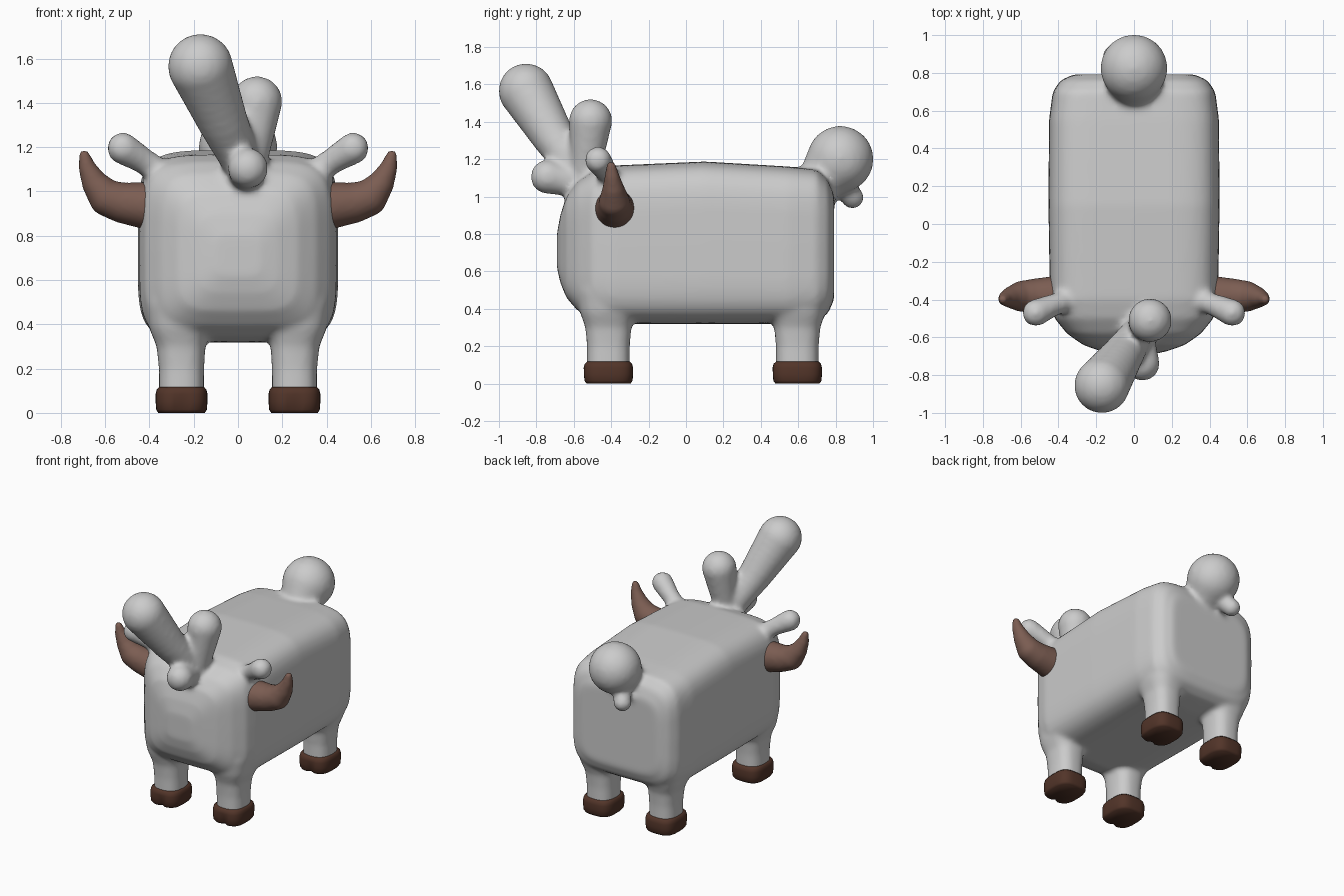
import bpy, bmesh, math
from mathutils import Vector, Matrix

if "Cube" in bpy.data.objects:
    bpy.data.objects.remove(bpy.data.objects["Cube"])


def material(name, rgb):
    m = bpy.data.materials.new(name)
    m.diffuse_color = (*rgb, 1)
    m.use_nodes = True
    m.node_tree.nodes["Principled BSDF"].inputs["Base Color"].default_value = m.diffuse_color
    return m


def finish(bm, name, mat=None):
    bmesh.ops.recalc_face_normals(bm, faces=bm.faces[:])
    for f in bm.faces:
        f.smooth = True
    me = bpy.data.meshes.new(name)
    bm.to_mesh(me)
    bm.free()
    ob = bpy.data.objects.new(name, me)
    bpy.context.collection.objects.link(ob)
    if mat:
        me.materials.append(mat)
    return ob


def superellipse(a, b, n, count=48):
    """Rounded-square outline points (u, v)."""
    pts = []
    for i in range(count):
        t = math.tau * i / count
        c, s = math.cos(t), math.sin(t)
        pts.append((a * math.copysign(abs(c) ** (2 / n), c),
                    b * math.copysign(abs(s) ** (2 / n), s)))
    return pts


def loft(bm, rings):
    """Skin a closed surface over matching rings."""
    vs = [[bm.verts.new(p) for p in r] for r in rings]
    n = len(vs[0])
    for a, b in zip(vs, vs[1:]):
        for i in range(n):
            j = (i + 1) % n
            bm.faces.new((a[i], a[j], b[j], b[i]))
    bm.faces.new(vs[0])
    bm.faces.new(vs[-1])


def blob(bm, path, steps=6, sx=1):
    """Tapered round-ended limb: overlapping spheres along (x, y, z, r) points."""
    for p, q in zip(path, path[1:]):
        for k in range(steps + 1):
            x, y, z, r = Vector(p).lerp(Vector(q), k / steps)
            bmesh.ops.create_icosphere(bm, subdivisions=3, radius=r,
                                       matrix=Matrix.Translation((x * sx, y, z)))


def fuse(ob, voxel, rounds):
    """Merge overlapping shells into one softly blended skin."""
    r = ob.modifiers.new("fuse", 'REMESH')
    r.mode = 'VOXEL'
    r.voxel_size = voxel
    r.use_smooth_shade = True
    s = ob.modifiers.new("soften", 'SMOOTH')
    s.factor = 0.5
    s.iterations = rounds


hoof_brown = material("hoof_brown", (0.085, 0.035, 0.022))
horn_brown = material("horn_brown", (0.2, 0.11, 0.085))
LEGS = [(sx * 0.255, y) for sx in (-1, 1) for y in (-0.415, 0.595)]

# Torso: rounded-box sections (y, half width, bottom, top)
body = bmesh.new()
sections = [(-0.69, 0.10, 0.62, 0.80), (-0.672, 0.18, 0.54, 0.90),
            (-0.64, 0.27, 0.46, 1.00), (-0.58, 0.355, 0.39, 1.08),
            (-0.50, 0.42, 0.345, 1.135), (-0.40, 0.445, 0.32, 1.165),
            (0.10, 0.453, 0.318, 1.187), (0.55, 0.45, 0.32, 1.16),
            (0.70, 0.43, 0.335, 1.145), (0.76, 0.39, 0.375, 1.09),
            (0.792, 0.32, 0.45, 1.01)]
loft(body, [[(u, y, (lo + hi) / 2 + v) for u, v in superellipse(w, (hi - lo) / 2, 5)]
            for y, w, lo, hi in sections])

# Legs, flaring into the torso
for x, y in LEGS:
    loft(body, [[(x * k + u, y + v, z) for u, v in superellipse(r, r * 1.12, 2.6)]
                for z, r, k in [(0.05, 0.102, 1), (0.2, 0.102, 1), (0.3, 0.11, 1.01),
                                (0.38, 0.135, 1.04), (0.5, 0.15, 1.06)]])

# Ears
for sx in (-1, 1):
    blob(body, [(0.34, -0.40, 1.08, 0.06), (0.43, -0.43, 1.14, 0.06),
                (0.52, -0.47, 1.195, 0.073)], sx=sx)

# Head tufts: long, upright and forward
blob(body, [(0.03, -0.56, 1.10, 0.085), (-0.07, -0.71, 1.32, 0.115),
            (-0.17, -0.855, 1.565, 0.148)])
blob(body, [(0.05, -0.54, 1.10, 0.075), (0.085, -0.51, 1.405, 0.117)], 9)
blob(body, [(0.03, -0.57, 1.07, 0.075), (0.045, -0.74, 1.105, 0.092)])

# Tail ball with a little nub
blob(body, [(0, 0.70, 1.07, 0.11), (0, 0.825, 1.20, 0.179)])
blob(body, [(-0.05, 0.82, 1.08, 0.06), (-0.105, 0.89, 0.995, 0.062)])
fuse(finish(body, "body"), 0.016, 10)

# Hooves with a shallow front cleft
for i, (x, y) in enumerate(LEGS):
    bm = bmesh.new()
    rings = []
    for z, s in [(0, 0.9), (0.015, 0.98), (0.05, 1), (0.085, 1), (0.105, 0.96), (0.118, 0.86)]:
        ring = []
        for u, v in superellipse(0.117 * s, 0.132 * s, 3.2):
            if v < 0 and z < 0.08:
                v += 0.018 * math.exp(-(u / 0.018) ** 2)
            ring.append((x + u, y + v, z))
        rings.append(ring)
    loft(bm, rings)
    finish(bm, f"hoof_{i + 1}", hoof_brown)

# Horns curving outward and up
for side, sx in (("left", 1), ("right", -1)):
    bm = bmesh.new()
    blob(bm, [(0.41, -0.38, 0.935, 0.107), (0.52, -0.38, 0.948, 0.092),
              (0.59, -0.383, 0.97, 0.083), (0.645, -0.388, 1.035, 0.06),
              (0.68, -0.395, 1.105, 0.04), (0.694, -0.40, 1.162, 0.025)], sx=sx)
    fuse(finish(bm, f"horn_{side}", horn_brown), 0.01, 6)
